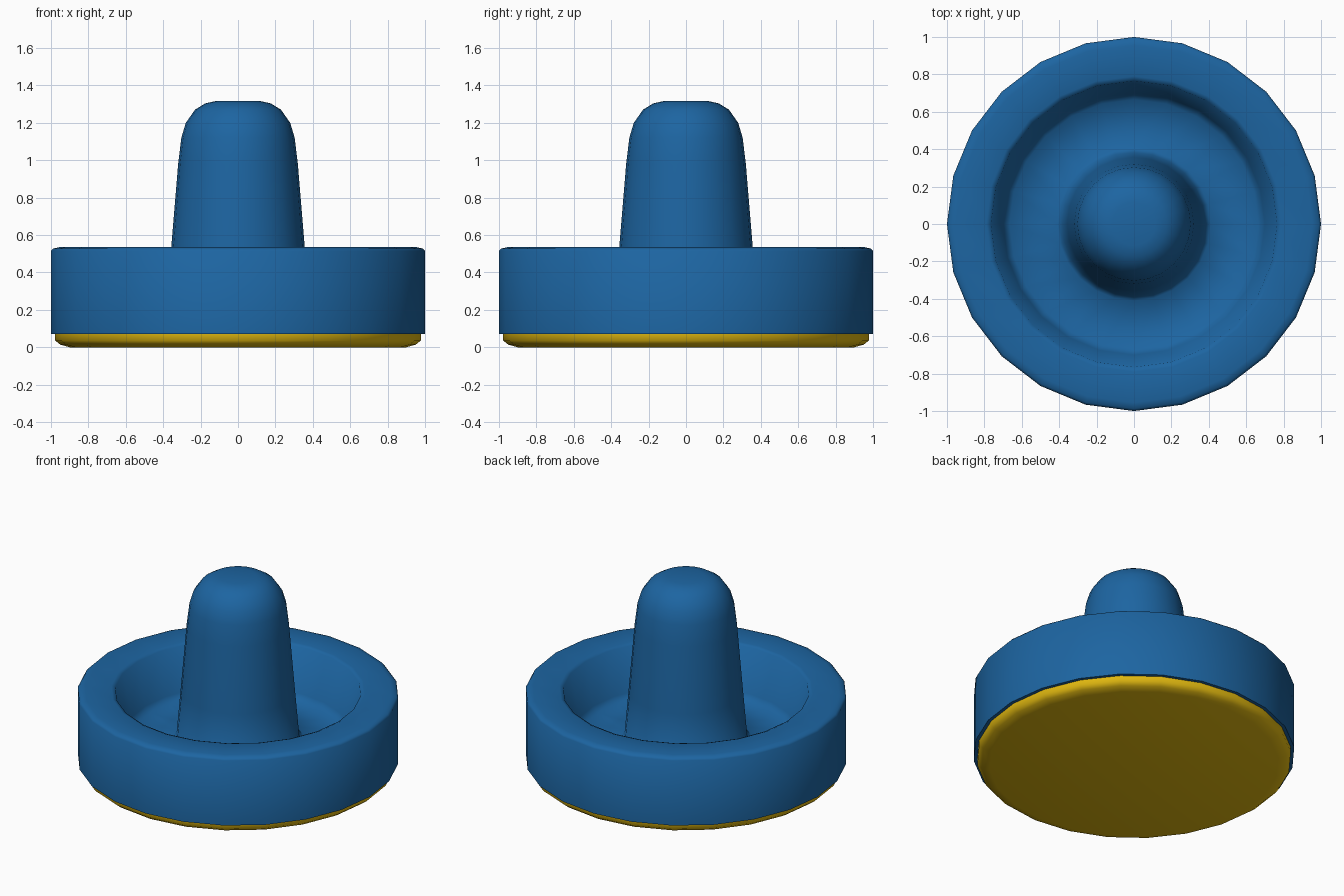
import bpy, bmesh, math

if "Cube" in bpy.data.objects:
    bpy.data.objects.remove(bpy.data.objects["Cube"])

SIDES = 24


def material(name, color):
    m = bpy.data.materials.new(name)
    m.diffuse_color = color
    m.use_nodes = True
    m.node_tree.nodes["Principled BSDF"].inputs["Base Color"].default_value = m.diffuse_color
    return m


def lathe(name, profile, mat, angle):
    """Spin an (r, z) profile about z; r = 0 ends become poles."""
    bm = bmesh.new()
    rings = []
    for r, z in profile:
        if r == 0:
            rings.append([bm.verts.new((0, 0, z))] * SIDES)
        else:
            rings.append([bm.verts.new((r * math.cos(a), r * math.sin(a), z))
                          for a in (2 * math.pi * i / SIDES for i in range(SIDES))])
    for lo, hi in zip(rings, rings[1:]):
        for i in range(SIDES):
            j = (i + 1) % SIDES
            bm.faces.new(dict.fromkeys((lo[i], lo[j], hi[j], hi[i])))
    bmesh.ops.recalc_face_normals(bm, faces=bm.faces)
    me = bpy.data.meshes.new(name)
    bm.to_mesh(me)
    bm.free()
    ob = bpy.data.objects.new(name, me)
    bpy.context.collection.objects.link(ob)
    me.materials.append(mat)
    bpy.ops.object.select_all(action='DESELECT')
    ob.select_set(True)
    bpy.context.view_layer.objects.active = ob
    bpy.ops.object.shade_smooth_by_angle(angle=math.radians(angle))
    return ob


blue = material("blue_plastic", (0.012, 0.13, 0.36, 1))
gold = material("yellow_felt", (0.75, 0.48, 0.005, 1))

# Mallet body: underside, outer wall, rim, dished well and domed grip
lathe("mallet_body", [
    (0, 0.07), (1.0, 0.07), (1.0, 0.515), (0.988, 0.528), (0.955, 0.535),
    (0.79, 0.535), (0.765, 0.525), (0.70, 0.24), (0.665, 0.20),
    (0.41, 0.20), (0.383, 0.23), (0.357, 0.535), (0.32, 0.98),
    (0.303, 1.12), (0.279, 1.2), (0.23, 1.27), (0.175, 1.304),
    (0.115, 1.317), (0, 1.317)], blue, 60)

# Felt pad on the underside
lathe("felt_pad", [
    (0, 0), (0.90, 0), (0.95, 0.014), (0.978, 0.036),
    (0.978, 0.075), (0, 0.075)], gold, 60)
